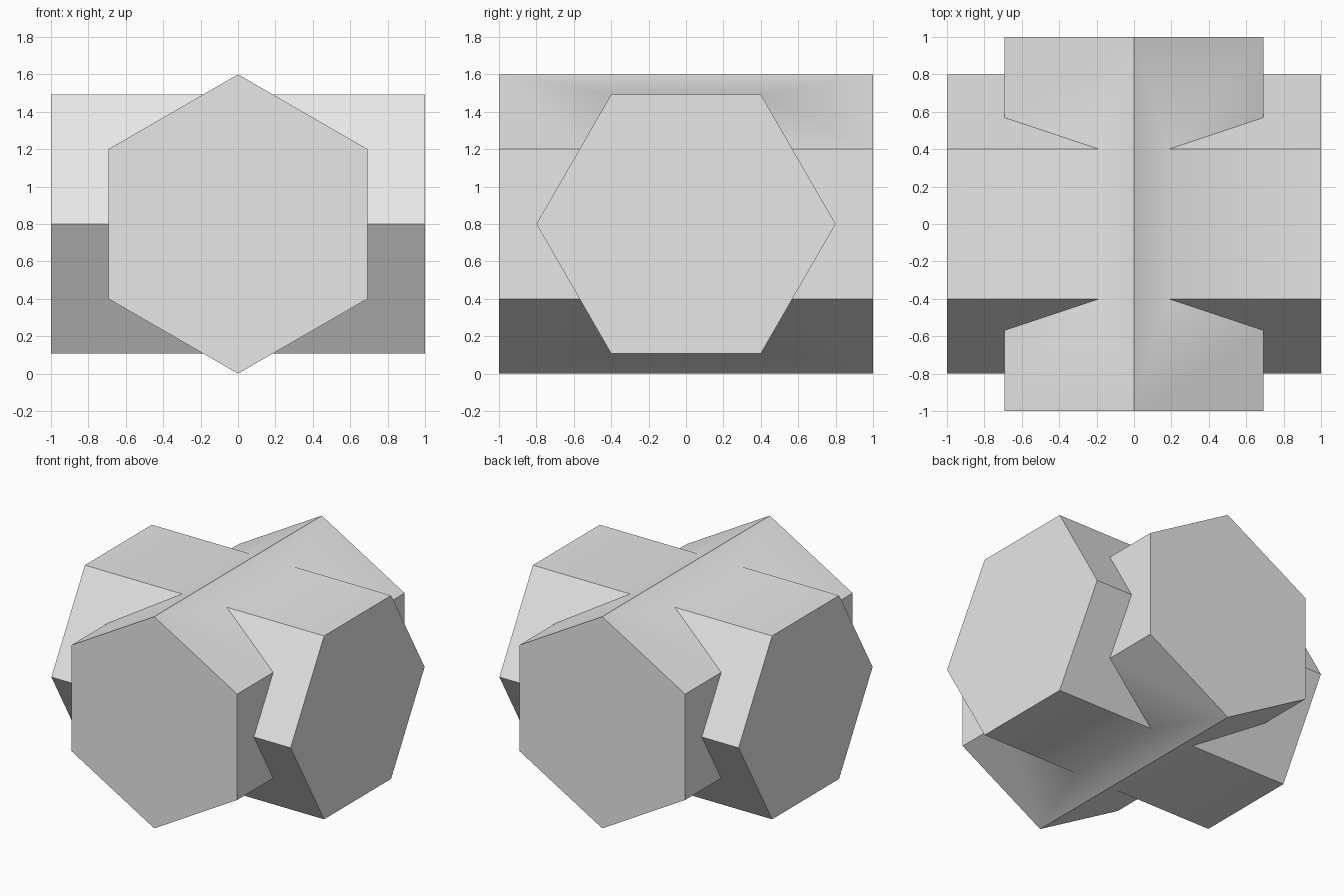
import bpy, bmesh, math
from mathutils import Vector

cube = bpy.data.objects.get("Cube")
if cube:
    bpy.data.objects.remove(cube, do_unlink=True)

RADIUS, HALF_LENGTH, CENTRE_Z = 0.8, 1.0, 0.8

grey = bpy.data.materials.new("light grey")
grey.use_nodes = True
grey.diffuse_color = (0.8, 0.8, 0.8, 1)
grey.node_tree.nodes["Principled BSDF"].inputs["Base Color"].default_value = (0.8, 0.8, 0.8, 1)


def hex_prism(name, axis, first_corner):
    """Hexagonal bar along an axis, with one corner pointing along first_corner."""
    axis, u = Vector(axis), Vector(first_corner)
    v = axis.cross(u)
    centre = Vector((0, 0, CENTRE_Z)) - axis * HALF_LENGTH
    bm = bmesh.new()
    angles = [math.radians(60 * i) for i in range(6)]
    end = bm.faces.new([bm.verts.new(centre + RADIUS * (u * math.cos(a) + v * math.sin(a)))
                        for a in angles])
    extruded = bmesh.ops.extrude_face_region(bm, geom=[end], use_keep_orig=True)
    moved = [g for g in extruded["geom"] if isinstance(g, bmesh.types.BMVert)]
    bmesh.ops.translate(bm, verts=moved, vec=axis * HALF_LENGTH * 2)
    bmesh.ops.recalc_face_normals(bm, faces=bm.faces)
    mesh = bpy.data.meshes.new(name)
    bm.to_mesh(mesh)
    bm.free()
    mesh.materials.append(grey)
    obj = bpy.data.objects.new(name, mesh)
    bpy.context.collection.objects.link(obj)
    return obj


# Two bars crossing at right angles
body = hex_prism("crossed_hex_bars", (0, 1, 0), (0, 0, 1))
side_bar = hex_prism("side_bar", (1, 0, 0), (0, 1, 0))

# Fuse them into one solid
union = body.modifiers.new("union", "BOOLEAN")
union.operation = "UNION"
union.solver = "EXACT"
union.object = side_bar

bpy.ops.object.select_all(action="DESELECT")
body.select_set(True)
bpy.context.view_layer.objects.active = body
bpy.ops.object.modifier_apply(modifier=union.name)
bpy.data.objects.remove(side_bar, do_unlink=True)

# Soften only the shallow joins between top and bottom faces
bpy.ops.object.shade_smooth_by_angle(angle=math.radians(40))
